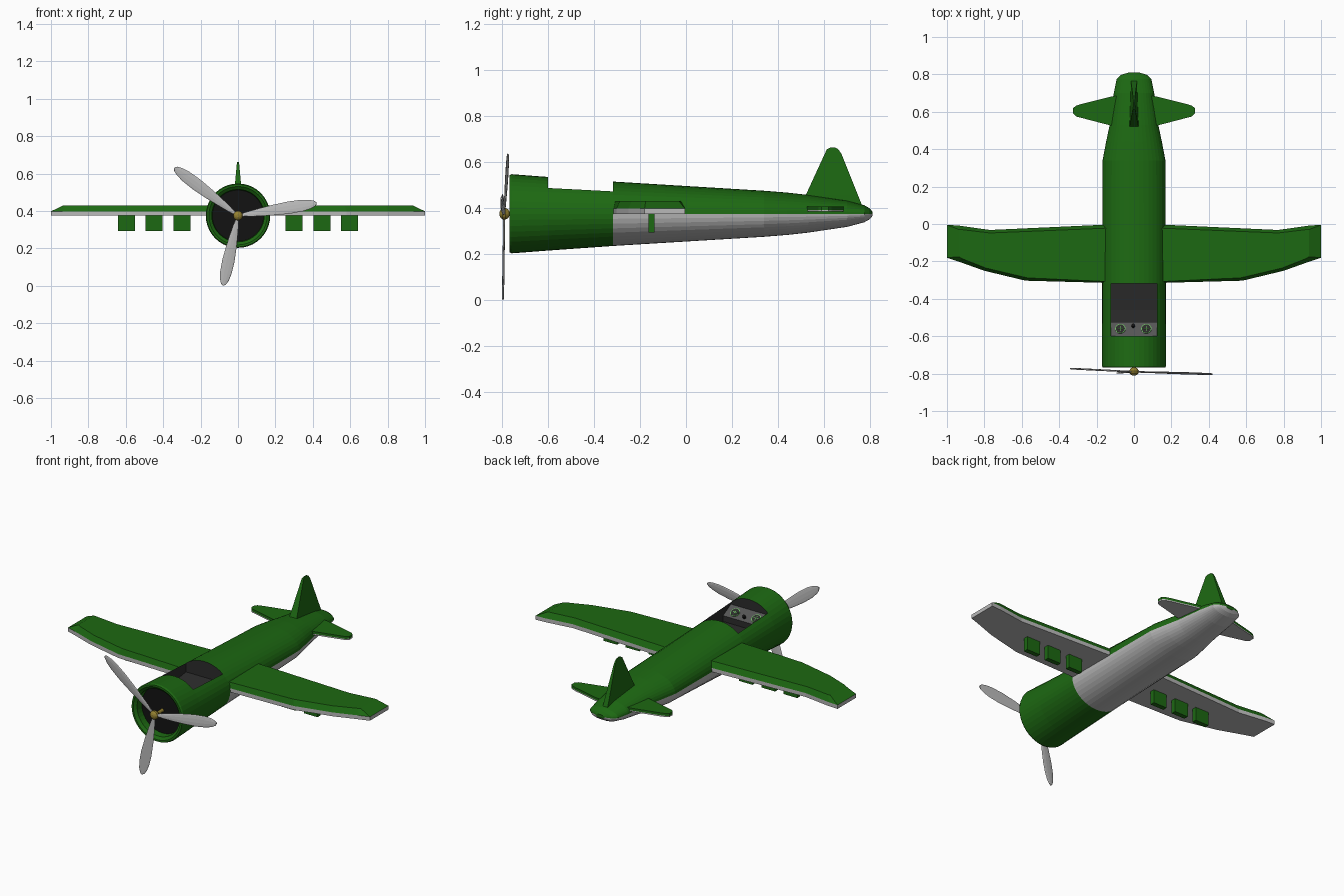
import bpy, bmesh, math
from math import sin, cos, pi, radians
from mathutils import Matrix, Vector

if "Cube" in bpy.data.objects:
    bpy.data.objects.remove(bpy.data.objects["Cube"])

ZC = 0.375  # height of the fuselage axis


def material(name, rgb):
    m = bpy.data.materials.new(name)
    m.diffuse_color = (*rgb, 1)
    m.use_nodes = True
    m.node_tree.nodes["Principled BSDF"].inputs["Base Color"].default_value = m.diffuse_color
    return m


GREEN, GREY, BLACK, DARK, PANEL, GOLD, LIME = MATS = [
    material("green_paint", (0.012, 0.14, 0.006)),
    material("grey_paint", (0.48, 0.48, 0.48)),
    material("black", (0.006, 0.006, 0.006)),
    material("cockpit_dark", (0.025, 0.025, 0.025)),
    material("panel_grey", (0.09, 0.09, 0.09)),
    material("gold", (0.3, 0.22, 0.03)),
    material("dial_green", (0.15, 0.5, 0.12))]


def finish(name, bm, mats):
    bmesh.ops.recalc_face_normals(bm, faces=bm.faces)
    me = bpy.data.meshes.new(name)
    bm.to_mesh(me)
    bm.free()
    for m in mats:
        me.materials.append(m)
    ob = bpy.data.objects.new(name, me)
    bpy.context.collection.objects.link(ob)
    return ob


def loft(name, rings, mats=(), pick=None, mirror=False):
    """Skin equal-length rings, cap both ends; pick(centre) gives a material index."""
    bm = bmesh.new()
    vs = [[bm.verts.new(p) for p in r] for r in rings]
    n = len(vs[0])
    for a, b in zip(vs, vs[1:]):
        for i in range(n):
            j = (i + 1) % n
            bm.faces.new((a[i], a[j], b[j], b[i]))
    bm.faces.new(vs[0])
    bm.faces.new(vs[-1][::-1])
    if pick:
        for f in bm.faces:
            f.material_index = pick(f.calc_center_median())
    ob = finish(name, bm, mats)
    if mirror:
        ob.modifiers.new("mirror", 'MIRROR').use_mirror_merge = False
    return ob


def primitive(name, op, matrix, mats, mirror=False, **kw):
    bm = bmesh.new()
    op(bm, matrix=matrix, **kw)
    ob = finish(name, bm, mats)
    if mirror:
        ob.modifiers.new("mirror", 'MIRROR').use_mirror_merge = False
    return ob


# Fuselage: (y, half width, half height), starting inside the engine intake
N = 40
stations = [(-0.715, .137, .137), (-0.755, .14, .14), (-0.768, .156, .156), (-0.768, .167, .167),
            (-0.758, .172, .172), (-0.60, .171, .16), (-0.318, .17, .14), (0.34, .168, .1),
            (0.44, .149, .092), (0.53, .13, .082), (0.70, .108, .057), (0.775, .093, .037),
            (0.798, .068, .024), (0.81, .028, .01)]
rings = [[(w * cos(2 * pi * i / N), y, ZC + h * sin(2 * pi * i / N)) for i in range(N)]
         for y, w, h in stations]


def paint(c):
    if abs(c.y + 0.715) < 0.002:
        return 2
    return 1 if c.y > -0.318 and c.z < ZC - 1e-4 else 0


fuselage = loft("fuselage", rings, MATS, paint)

# Cockpit opening, cut with a side profile extruded across the fuselage
profile = [(-0.60, 0.70), (-0.60, 0.475), (-0.525, 0.435), (-0.525, 0.40),
           (-0.46, 0.40), (-0.318, 0.42), (-0.318, 0.70)]
cutter = loft("cockpit_cutter", [[(x, y, z) for y, z in profile] for x in (-0.122, 0.122)], MATS,
              lambda c: 4 if c.y < -0.53 and c.z < 0.47 else 3)
cutter.hide_render = True
mod = fuselage.modifiers.new("cockpit", 'BOOLEAN')
mod.operation, mod.solver, mod.object = 'DIFFERENCE', 'EXACT', cutter
bpy.context.view_layer.objects.active = fuselage
bpy.ops.object.modifier_apply(modifier=mod.name)
bpy.data.objects.remove(cutter)

# Instrument dials and control stick on the sloped panel
slope = Matrix.Rotation(-math.atan2(0.04, 0.075), 4, 'X')
for side, x in (("left", -0.073), ("right", 0.066)):
    place = Matrix.Translation((x, -0.56, 0.4555)) @ slope
    for part, r, h, m in (("rim", 0.028, 0.004, LIME), ("face", 0.024, 0.006, DARK)):
        primitive(f"dial_{part}_{side}", bmesh.ops.create_cone, place, [m], cap_ends=True,
                  segments=20, radius1=r, radius2=r, depth=h)
    for k, (sx, sy) in enumerate(((0.03, 0.004), (0.004, 0.03))):
        primitive(f"dial_needle_{side}_{k}", bmesh.ops.create_cube,
                  place @ Matrix.Diagonal((sx, sy, 0.008, 1)), [LIME], size=1)
primitive("control_stick", bmesh.ops.create_cone,
          Matrix.Translation((-0.004, -0.545, 0.452)) @ slope, [BLACK], cap_ends=True,
          segments=12, radius1=0.009, radius2=0.009, depth=0.022)

# Wings: grey underside, green bevelled top
outline = [(.14, -.315), (.58, -.303), (.80, -.25), (.94, -.20), (1.0, -.18),
           (1.0, -.005), (.94, -.008), (.77, -.032), (.14, -.003)]
top = [(.14, -.308), (.57, -.288), (.79, -.236), (.92, -.185), (.935, -.175),
       (.935, -.03), (.92, -.03), (.77, -.048), (.14, -.022)]
loft("wings", [[(x, y, z) for x, y in pts] for pts, z in
               ((outline, .375), (outline, .398), (top, .43))],
     [GREEN, GREY], lambda c: int(c.z < 0.39), mirror=True)

# Tailplane
tail = [(.06, .515), (.13, .528), (.31, .575), (.325, .59), (.325, .62),
        (.31, .632), (.28, .642), (.12, .682), (.06, .69)]
loft("tailplane", [[(x, y, z) for x, y in tail] for z in (.385, .392, .406)],
     [GREEN, GREY], lambda c: int(c.z < 0.39), mirror=True)

# Tail fin, tapering towards a rounded top: (z, front y, rear y, half thickness)
fin = [(.40, .50, .77, .027), (.455, .52, .748, .024), (.635, .603, .676, .008),
       (.655, .612, .662, .006), (.662, .625, .65, .004)]
loft("tail_fin", [[(-t, a, z), (t, a, z), (t * .6, b, z), (-t * .6, b, z)]
                  for z, a, b, t in fin], [GREEN])

# Plates hanging under the wings
for k, x in enumerate((0.30, 0.45, 0.597)):
    primitive(f"underwing_plate_{k}", bmesh.ops.create_cube,
              Matrix.Translation((x, -0.15, 0.338)) @ Matrix.Diagonal((0.09, 0.028, 0.088, 1)),
              [GREEN], mirror=True, size=1)

# Propeller: flattened blades with a slight twist, in a gently tilted plane
shape = [(.03, .007), (.12, .013), (.28, .021), (.45, .028), (.65, .033),
         (.82, .031), (.92, .024), (.98, .014), (1.0, .005)]
for k, (angle, length) in enumerate(((9, .425), (143, .425), (258, .381))):
    a = radians(angle)
    out, across = Vector((cos(a), 0, sin(a))), Vector((-sin(a), 0, cos(a)))
    blade = []
    for t, w in shape:
        ring = []
        for i in range(10):
            u = 2 * pi * i / 10
            p = out * (t * length) + across * (w * cos(u))
            p.y = 0.004 * sin(u) + 0.12 * w * cos(u) - 0.033 * p.x + 0.022 * p.z
            ring.append(p + Vector((0, -0.79, ZC)))
        blade.append(ring)
    loft(f"propeller_blade_{k}", blade, [GREY])

# Spinner and shaft
spinner = [(-0.81, .008), (-0.806, .017), (-0.797, .025), (-0.785, .026),
           (-0.772, .018), (-0.768, .01), (-0.71, .01)]
loft("spinner", [[(r * cos(2 * pi * i / 20), y, ZC + r * sin(2 * pi * i / 20)) for i in range(20)]
                 for y, r in spinner], [GOLD])
